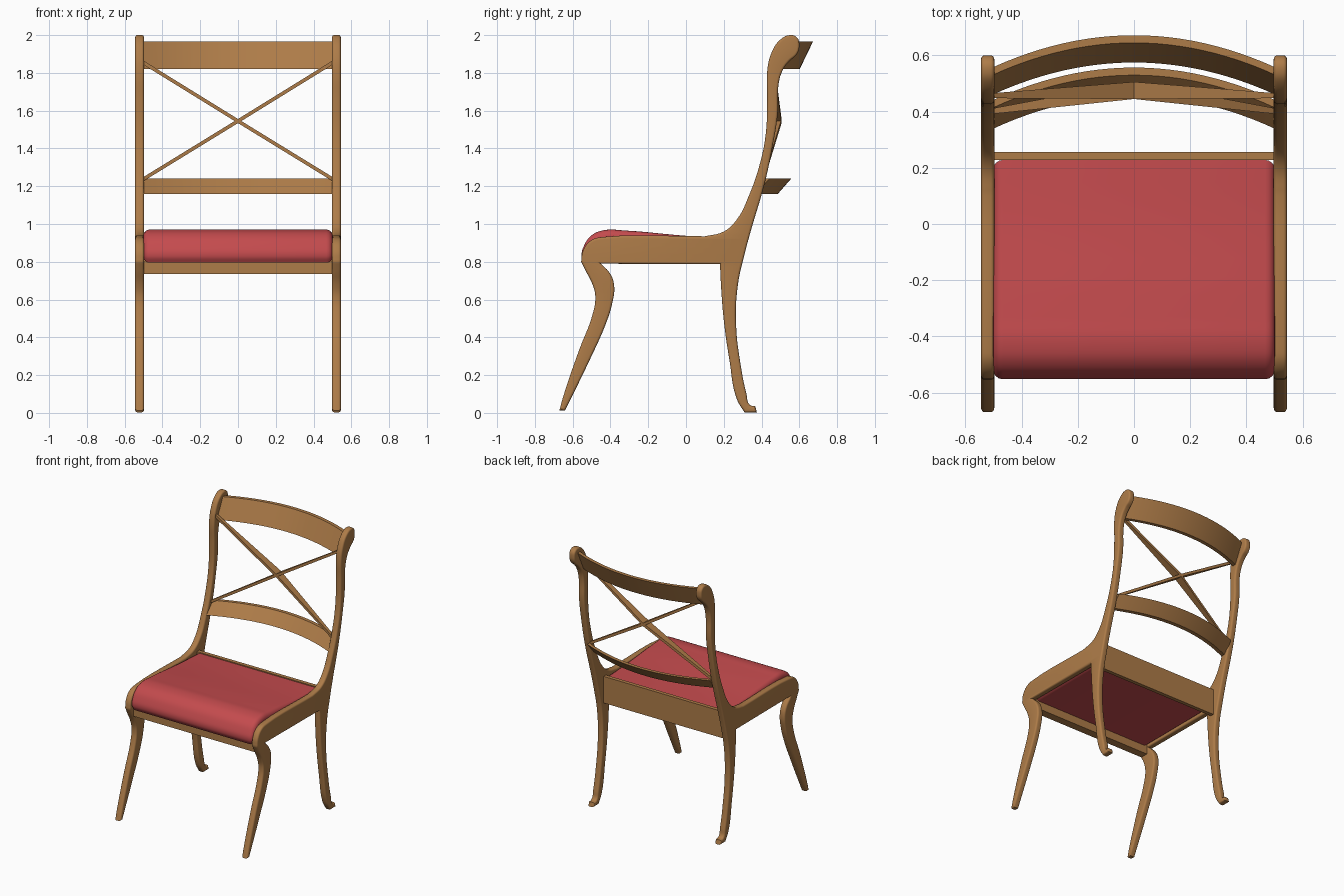
import bpy, bmesh, math

if "Cube" in bpy.data.objects:
    bpy.data.objects.remove(bpy.data.objects["Cube"])


def material(name, color):
    m = bpy.data.materials.new(name)
    m.diffuse_color = color
    m.use_nodes = True
    m.node_tree.nodes["Principled BSDF"].inputs["Base Color"].default_value = m.diffuse_color
    return m


WOOD = material("wood", (0.42, 0.2, 0.065, 1))
RED = material("red fabric", (0.55, 0.07, 0.075, 1))


def add(name, mesh, mat, smooth=True):
    ob = bpy.data.objects.new(name, mesh)
    bpy.context.collection.objects.link(ob)
    mesh.materials.clear()
    mesh.materials.append(mat)
    if smooth:
        bpy.ops.object.select_all(action='DESELECT')
        bpy.context.view_layer.objects.active = ob
        ob.select_set(True)
        bpy.ops.object.shade_smooth_by_angle(angle=math.radians(35))
    return ob


def profile_solid(name, pts, corners, x, half, bevel, mat):
    """Extrude a smooth closed (y, z) outline along x with rounded edges."""
    cu = bpy.data.curves.new(name, 'CURVE')
    cu.dimensions, cu.fill_mode = '2D', 'BOTH'
    cu.extrude, cu.bevel_depth, cu.offset = half - bevel, bevel, -bevel
    cu.bevel_resolution, cu.resolution_u = 3, 5
    sp = cu.splines.new('BEZIER')
    sp.bezier_points.add(len(pts) - 1)
    sp.use_cyclic_u = True
    for bp, p in zip(sp.bezier_points, pts):
        bp.co = (p[0], p[1], 0)
        kind = 'VECTOR' if p in corners else 'AUTO'
        bp.handle_left_type = bp.handle_right_type = kind
    tmp = bpy.data.objects.new(name + "_curve", cu)
    bpy.context.collection.objects.link(tmp)
    dg = bpy.context.evaluated_depsgraph_get()
    me = bpy.data.meshes.new_from_object(tmp.evaluated_get(dg))
    bpy.data.objects.remove(tmp)
    bm = bmesh.new()
    bm.from_mesh(me)
    for v in bm.verts:
        v.co = (v.co.z + x, v.co.x, v.co.y)
    bmesh.ops.remove_doubles(bm, verts=bm.verts, dist=0.0003)
    bmesh.ops.recalc_face_normals(bm, faces=bm.faces)
    bm.to_mesh(me)
    bm.free()
    return add(name, me, mat)


def loft(name, sections, mat):
    """Skin a row of four-cornered sections, capped at both ends."""
    bm = bmesh.new()
    rings = [[bm.verts.new(p) for p in s] for s in sections]
    for a, b in zip(rings, rings[1:]):
        for i in range(4):
            j = (i + 1) % 4
            bm.faces.new((a[i], a[j], b[j], b[i]))
    bm.faces.new(rings[0])
    bm.faces.new(rings[-1])
    bmesh.ops.recalc_face_normals(bm, faces=bm.faces)
    me = bpy.data.meshes.new(name)
    bm.to_mesh(me)
    bm.free()
    return add(name, me, mat)


def box(name, x0, x1, y0, y1, z0, z1):
    sec = [[(x, y0, z0), (x, y1, z0), (x, y1, z1), (x, y0, z1)] for x in (x0, x1)]
    return loft(name, sec, WOOD)


# side frames: seat rail, swept back post and both sabre legs in one outline
seat_and_post = [
    (-.555, .80), (-.545, .86), (-.50, .915), (-.43, .932), (.10, .935), (.20, .96),
    (.27, 1.025), (.335, 1.155), (.39, 1.315), (.422, 1.475), (.43, 1.66), (.43, 1.81),
    (.45, 1.90), (.495, 1.972), (.55, 2.0), (.588, 1.987), (.60, 1.945), (.588, 1.90),
    (.545, 1.86), (.51, 1.81), (.49, 1.74), (.485, 1.58), (.46, 1.42), (.415, 1.21)]
back_leg = [
    (.345, .97), (.31, .84), (.275, .68), (.265, .47), (.29, .25), (.32, .10),
    (.337, .043), (.367, .035), (.375, .003), (.31, .003), (.27, .07), (.23, .28),
    (.20, .49), (.185, .68), (.18, .787)]
front_leg = [
    (-.45, .79), (-.40, .735), (-.38, .67), (-.393, .57), (-.425, .47), (-.51, .28),
    (-.64, .013), (-.67, .013), (-.655, .07), (-.565, .335), (-.495, .52), (-.48, .615),
    (-.495, .68), (-.53, .75)]
sharp = {(-.555, .80), (.10, .935), (.367, .035), (.375, .003), (.31, .003), (.18, .787),
         (-.45, .79), (-.64, .013), (-.67, .013)}
for side, x in (("left", -.521), ("right", .521)):
    profile_solid(side + "_side_frame", seat_and_post + back_leg + front_leg,
                  sharp, x, .0235, .0125, WOOD)

# cushion with rolled front edge
cushion = [(-.535, .795), (-.552, .83), (-.54, .885), (-.50, .94), (-.43, .968),
           (-.33, .966), (.02, .936), (.228, .925), (.228, .795)]
profile_solid("seat_cushion", cushion, {cushion[0], cushion[-1], cushion[-2]},
              0, .502, .035, RED)

# seat rails across
box("front_seat_rail", -.5, .5, -.515, -.455, .735, .805)
box("back_seat_rail", -.5, .5, .228, .256, .735, .932)


def curved_rail(name, z0, z1, front0, back0, front1, back1, bow, n=24):
    """Tilted plank bowed backward; y values are those at the centre."""
    secs = []
    for i in range(n + 1):
        x = -.502 + 1.004 * i / n
        d = -bow * (x / .5) ** 2
        secs.append([(x, front0 + d, z0), (x, back0 + d, z0),
                     (x, back1 + d, z1), (x, front1 + d, z1)])
    return loft(name, secs, WOOD)


curved_rail("crest_rail", 1.82, 1.965, .575, .602, .645, .672, .113)
curved_rail("lower_back_rail", 1.158, 1.24, .455, .485, .53, .557, .115)

# crossed back bars, deepest where they meet
for name, s in (("rising_cross_bar", 1), ("falling_cross_bar", -1)):
    secs = []
    for x, z, y0, y1 in ((-.502, 1.237, .392, .412), (0, 1.545, .445, .506),
                         (.502, 1.855, .448, .466)):
        h = .011
        secs.append([(s * x, y0, z - h), (s * x, y1, z - h),
                     (s * x, y1, z + h), (s * x, y0, z + h)])
    loft(name, secs, WOOD)
